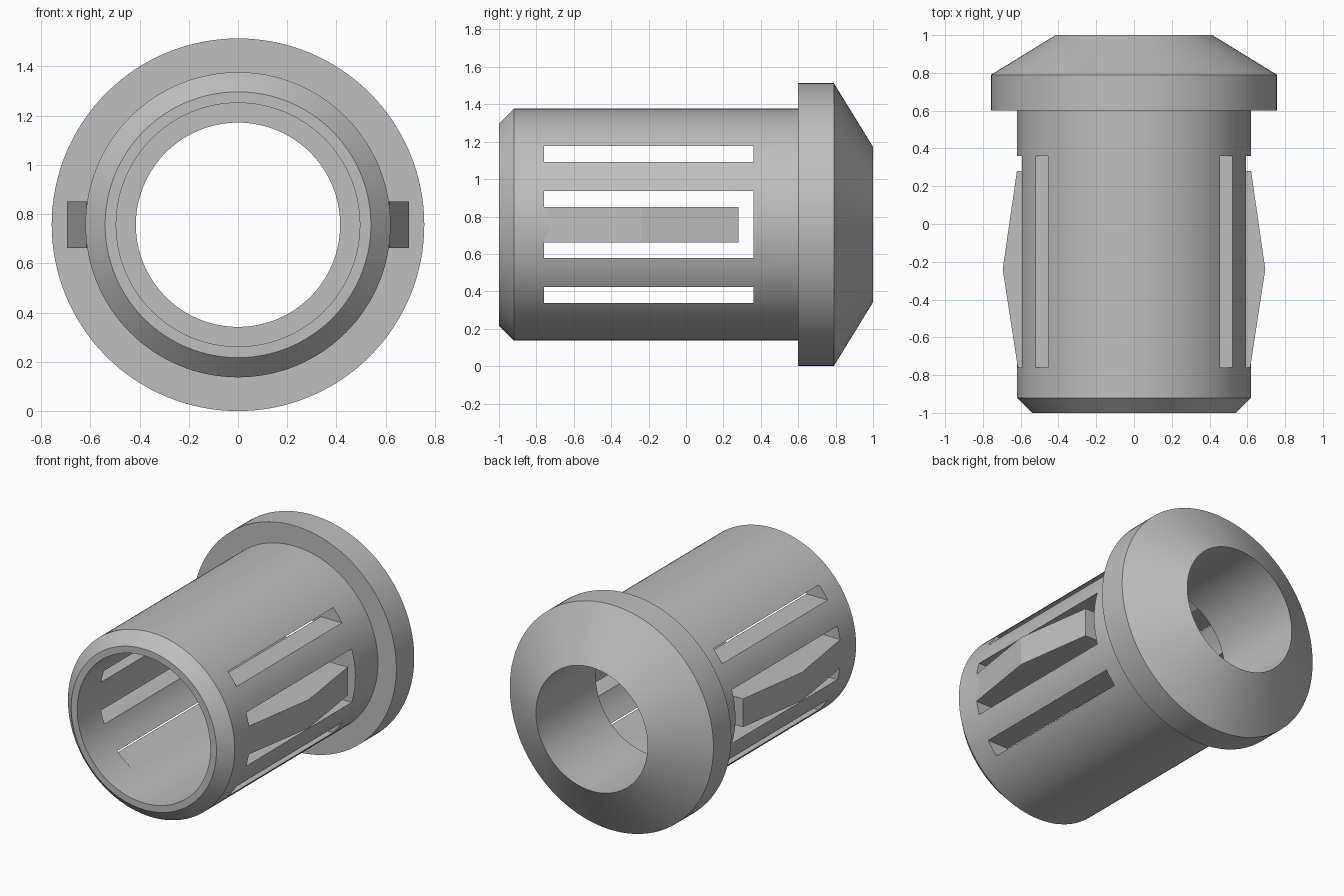
import bpy, bmesh
from math import sin, cos, tau

if "Cube" in bpy.data.objects:
    bpy.data.objects.remove(bpy.data.objects["Cube"], do_unlink=True)

AXIS_Z = 0.757      # height of the bore axis
SEGMENTS = 128
SLOT_START, SLOT_END, ARM_END = -0.76, 0.36, 0.28
ARM_HALF, SLOT_HALF = 0.095, 0.18

grey = bpy.data.materials.new("plain grey")
grey.use_nodes = True
grey.diffuse_color = (0.52, 0.52, 0.52, 1)
grey.node_tree.nodes["Principled BSDF"].inputs["Base Color"].default_value = grey.diffuse_color


def make_object(name, bm):
    bmesh.ops.recalc_face_normals(bm, faces=bm.faces[:])
    mesh = bpy.data.meshes.new(name)
    bm.to_mesh(mesh)
    bm.free()
    mesh.materials.append(grey)
    obj = bpy.data.objects.new(name, mesh)
    bpy.context.collection.objects.link(obj)
    return obj


def prism(name, points, direction):
    """Extrude a flat outline along a direction."""
    bm = bmesh.new()
    face = bm.faces.new([bm.verts.new(p) for p in points])
    top = bmesh.ops.extrude_face_region(bm, geom=[face])["geom"]
    bmesh.ops.translate(bm, vec=direction,
                        verts=[v for v in top if isinstance(v, bmesh.types.BMVert)])
    return make_object(name, bm)


def lathe(name, profile):
    """Revolve a closed (radius, y) profile about the bore axis."""
    bm = bmesh.new()
    rings = []
    for i in range(SEGMENTS):
        a = tau * i / SEGMENTS
        rings.append([bm.verts.new((r * cos(a), y, AXIS_Z + r * sin(a))) for r, y in profile])
    for i in range(SEGMENTS):
        here, after = rings[i], rings[(i + 1) % SEGMENTS]
        for j in range(len(profile)):
            k = (j + 1) % len(profile)
            bm.faces.new((here[j], here[k], after[k], after[j]))
    return make_object(name, bm)


# Sleeve with chamfered nose, flange, conical cap and stepped bore
body = lathe("flanged_sleeve", [
    (0.495, -1), (0.54, -1), (0.62, -0.92), (0.62, 0.6), (0.757, 0.6),
    (0.757, 0.79), (0.415, 1), (0.415, 0.365), (0.495, 0.365)])

# Slot outlines: a U around each arm and one plain slot above and below
u_slot = [(SLOT_START, SLOT_HALF), (SLOT_END, SLOT_HALF), (SLOT_END, -SLOT_HALF),
          (SLOT_START, -SLOT_HALF), (SLOT_START, -ARM_HALF), (ARM_END, -ARM_HALF),
          (ARM_END, ARM_HALF), (SLOT_START, ARM_HALF)]
outlines = [u_slot]
for side in (1, -1):
    low, high = side * 0.335, side * 0.42
    outlines.append([(SLOT_START, low), (SLOT_END, low), (SLOT_END, high), (SLOT_START, high)])

for outline in outlines:
    cutter = prism("slot_cutter", [(-1, y, AXIS_Z + z) for y, z in outline], (2, 0, 0))
    cutter.hide_render = True
    cut = body.modifiers.new("slot", 'BOOLEAN')
    cut.operation = 'DIFFERENCE'
    cut.solver = 'EXACT'
    cut.object = cutter
    bpy.context.view_layer.objects.active = body
    bpy.ops.object.modifier_apply(modifier=cut.name)
    bpy.data.objects.remove(cutter, do_unlink=True)

bpy.ops.object.select_all(action='DESELECT')
body.select_set(True)
bpy.context.view_layer.objects.active = body
bpy.ops.object.shade_smooth_by_angle(angle=0.4)

# Wedge ridges on the two spring arms
for name, side in (("left_arm_ridge", 1), ("right_arm_ridge", -1)):
    ridge = [(0.6, SLOT_START), (0.615, SLOT_START), (0.695, -0.24),
             (0.62, ARM_END), (0.6, ARM_END)]
    prism(name, [(side * x, y, AXIS_Z - ARM_HALF) for x, y in ridge], (0, 0, 2 * ARM_HALF))
